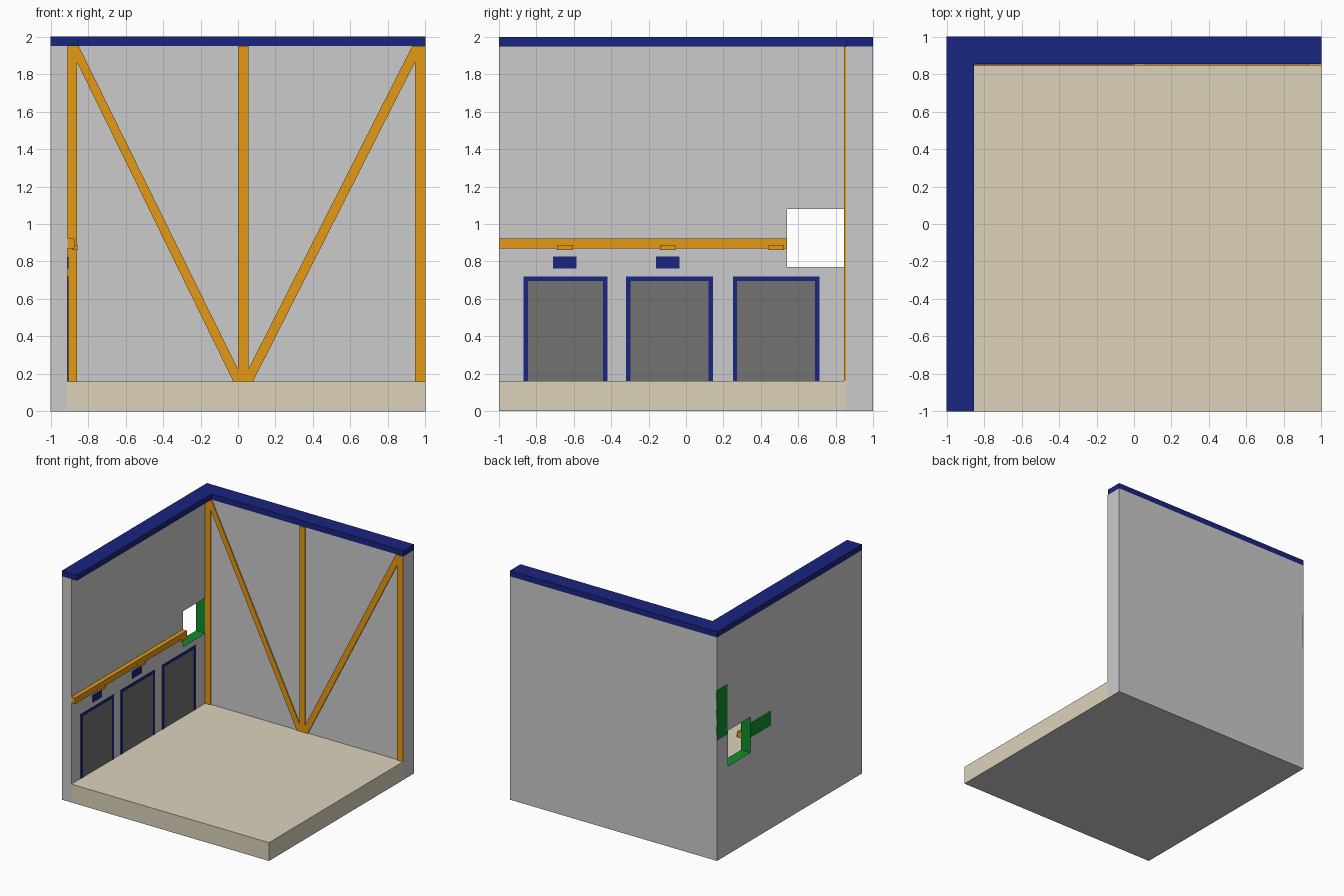
import bpy, bmesh
from mathutils import Vector

if "Cube" in bpy.data.objects:
    bpy.data.objects.remove(bpy.data.objects["Cube"])


def material(name, rgb):
    m = bpy.data.materials.new(name)
    m.diffuse_color = (*rgb, 1)
    m.use_nodes = True
    m.node_tree.nodes["Principled BSDF"].inputs["Base Color"].default_value = m.diffuse_color
    return m


ORANGE = material("orange_paint", (0.78, 0.32, 0.008))
BLUE = material("blue_paint", (0.01, 0.018, 0.22))
BEIGE = material("beige_floor", (0.72, 0.65, 0.5))
GREEN = material("green_paint", (0.005, 0.27, 0.025))
DARK = material("dark_panel", (0.17, 0.17, 0.165))


def prism(name, pts, offset, mat=None):
    """Extrude a closed 3D polygon along the offset vector."""
    bm = bmesh.new()
    face = bm.faces.new([bm.verts.new(p) for p in pts])
    ext = bmesh.ops.extrude_face_region(bm, geom=[face], use_keep_orig=True)
    verts = [g for g in ext["geom"] if isinstance(g, bmesh.types.BMVert)]
    bmesh.ops.translate(bm, verts=verts, vec=Vector(offset))
    bmesh.ops.recalc_face_normals(bm, faces=bm.faces[:])
    mesh = bpy.data.meshes.new(name)
    bm.to_mesh(mesh)
    bm.free()
    ob = bpy.data.objects.new(name, mesh)
    bpy.context.collection.objects.link(ob)
    if mat:
        mesh.materials.append(mat)
    return ob


def box(name, x, y, z, mat=None):
    pts = [(x[0], y[0], z[0]), (x[1], y[0], z[0]), (x[1], y[1], z[0]), (x[0], y[1], z[0])]
    return prism(name, pts, (0, 0, z[1] - z[0]), mat)


def corner_shape(name, xi, yi, z, mat=None):
    """L-shaped plan running along the left and back edges."""
    plan = [(-1, -1), (xi, -1), (xi, yi), (1, yi), (1, 1), (-1, 1)]
    return prism(name, [(px, py, z[0]) for px, py in plan], (0, 0, z[1] - z[0]), mat)


WALL_X, WALL_Y, FLOOR_Z, CAP_Z = -0.91, 0.855, 0.16, 1.95

# Floor, base and blue wall cap
box("base_plate", (-1, 1), (-1, 1), (0, 0.005))
box("floor", (WALL_X, 1), (-1, WALL_Y), (0.005, FLOOR_Z), BEIGE)
corner_shape("wall_cap", -0.855, 0.855, (CAP_Z, 2), BLUE)

# Walls with a green-lined window opening
walls = corner_shape("walls", WALL_X, WALL_Y, (0.005, CAP_Z))
walls.data.materials.append(None)
walls.data.materials.append(GREEN)
cutter = box("window_cutter", (-1.1, -0.8), (0.54, 0.85), (0.77, 1.08), GREEN)
cutter.hide_render = True
cut = walls.modifiers.new("window", "BOOLEAN")
cut.operation = "DIFFERENCE"
cut.solver = "EXACT"
cut.material_mode = "TRANSFER"
cut.object = cutter
bpy.context.view_layer.objects.active = walls
bpy.ops.object.modifier_apply(modifier="window")
bpy.data.objects.remove(cutter)

# Green patches on the outside of the left wall
box("outer_patch_tall", (-1.001, -0.99), (0.86, 1), (1.05, 1.49), GREEN)
box("outer_patch_wide", (-1.001, -0.99), (0.26, 0.54), (0.9, 1.03), GREEN)

# Framework on the back wall
BEAM_Y = 0.846


def beam(name, profile):
    prism(name, [(px, BEAM_Y, pz) for px, pz in profile], (0, WALL_Y - BEAM_Y, 0), ORANGE)


for side, x0, x1 in (("left", -0.91, -0.86), ("middle", 0, 0.055), ("right", 0.945, 1)):
    beam(side + "_post", [(x0, FLOOR_Z), (x1, FLOOR_Z), (x1, CAP_Z), (x0, CAP_Z)])
beam("left_brace", [(-0.86, 1.95), (-0.85, 1.95), (0, 0.225), (0, 0.16), (-0.025, 0.16), (-0.86, 1.865)])
beam("right_brace", [(0.945, 1.95), (0.93, 1.95), (0.055, 0.225), (0.055, 0.16), (0.08, 0.16), (0.945, 1.865)])

# Three doors: blue frame around a dark panel
T, TOP = 0.024, 0.72
for i, (y0, y1) in enumerate(((-0.87, -0.42), (-0.32, 0.145), (0.25, 0.715)), 1):
    frame = [(y0, FLOOR_Z), (y0, TOP), (y1, TOP), (y1, FLOOR_Z),
             (y1 - T, FLOOR_Z), (y1 - T, TOP - T), (y0 + T, TOP - T), (y0 + T, FLOOR_Z)]
    prism(f"door_frame_{i}", [(WALL_X, py, pz) for py, pz in frame], (0.006, 0, 0), BLUE)
    box(f"door_panel_{i}", (WALL_X, WALL_X + 0.003), (y0 + T, y1 - T), (FLOOR_Z, TOP - T), DARK)

# Blue plates above two doors
for i, y in enumerate((-0.71, -0.16), 1):
    box(f"door_plate_{i}", (WALL_X, WALL_X + 0.006), (y, y + 0.125), (0.762, 0.825), BLUE)

# Rail with small clips along the left wall
box("wall_rail", (WALL_X, -0.872), (-1, 0.54), (0.87, 0.922), ORANGE)
for i, y in enumerate((-0.69, -0.14, 0.44), 1):
    box(f"rail_clip_{i}", (-0.885, -0.856), (y, y + 0.085), (0.862, 0.887), ORANGE)
